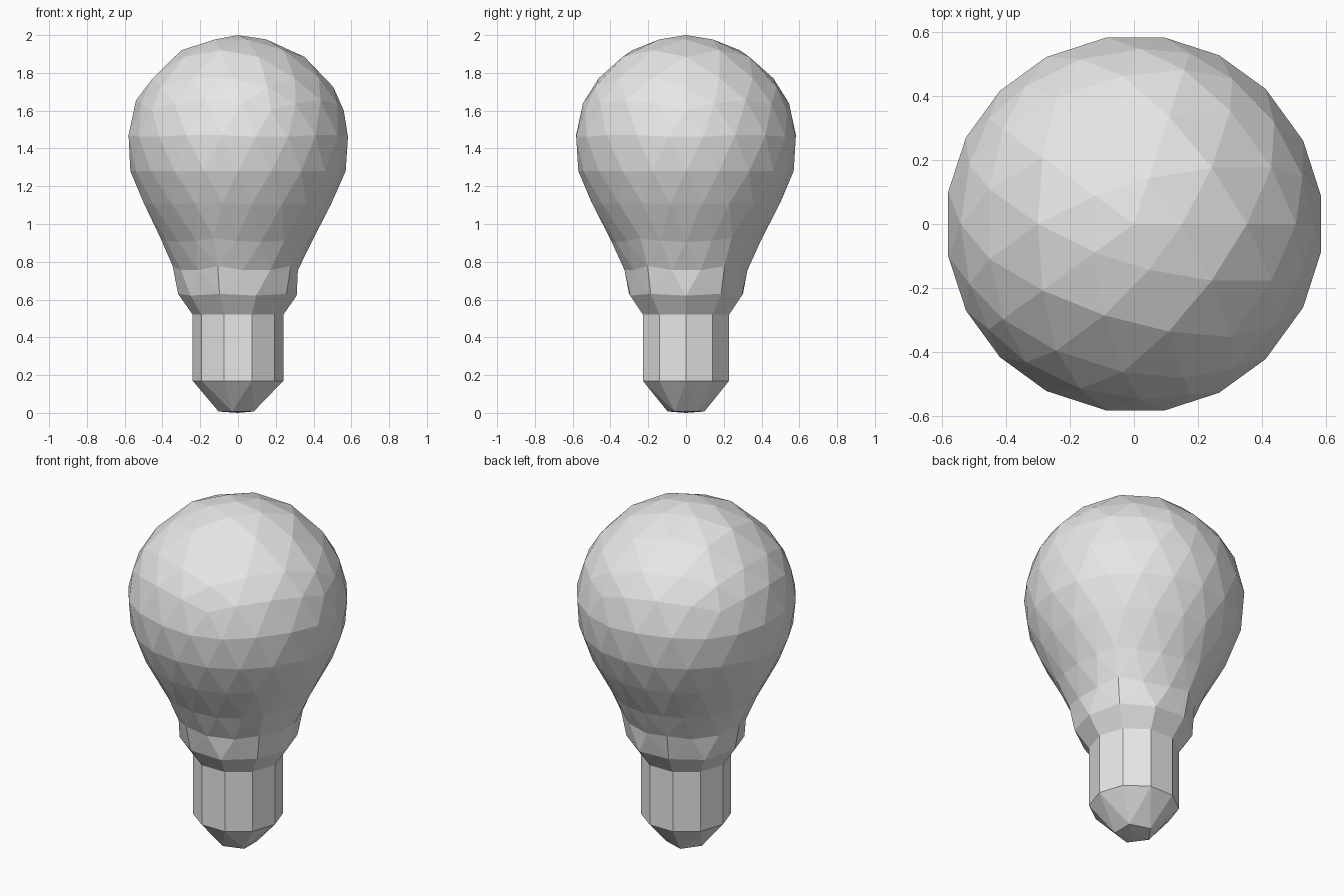
import bpy
import bmesh
from math import acos, atan2, cos, sin, degrees, radians
from mathutils import Matrix

cube = bpy.data.objects.get("Cube")
if cube:
    bpy.data.objects.remove(cube)

# One plain grey for the whole model
grey = bpy.data.materials.new("light_grey")
grey.use_nodes = True
grey.diffuse_color = (0.8, 0.8, 0.8, 1)
grey.node_tree.nodes["Principled BSDF"].inputs["Base Color"].default_value = (0.8, 0.8, 0.8, 1)

NECK_R, NECK_TOP, NECK_LOW = 0.24, 0.52, 0.17

# Profiles: angle from the top pole, radius, height
BULB = [(0, 0, 2), (15.9, .164, 1.975), (26.6, .3, 1.92), (31.7, .352, 1.885),
        (47.6, .5, 1.735), (58.3, .54, 1.655), (63.4, .56, 1.6), (74, .588, 1.47),
        (76.7, .59, 1.455), (90, .57, 1.28), (103.4, .508, 1.115), (106, .5, 1.105),
        (116.6, .41, .925), (121.7, .39, .905), (132.4, .34, .76), (137, .324, .755),
        (148.3, .317, .63), (154, .31, .62)]
TIP = [(145, NECK_R, NECK_LOW), (155, NECK_R, NECK_LOW), (164.1, .112, .008), (180, 0, 0)]


def sample(profile, angle):
    """Radius and height of the profile at an angle."""
    for (a, r, z), (b, s, w) in zip(profile, profile[1:]):
        if angle <= b:
            t = max(0, (angle - a) / (b - a))
            return r + (s - r) * t, z + (w - z) * t
    return profile[-1][1:]


def shaped_sphere(profile, low, high):
    """Part of an icosphere between two polar angles, reshaped to a profile."""
    bm = bmesh.new()
    bmesh.ops.create_icosphere(bm, subdivisions=3, radius=1)
    polar = lambda v: degrees(acos(max(-1, min(1, v.co.normalized().z))))
    unwanted = [f for f in bm.faces if not all(low <= polar(v) <= high for v in f.verts)]
    bmesh.ops.delete(bm, geom=unwanted, context='FACES')
    for v in bm.verts:
        r, z = sample(profile, polar(v))
        turn = atan2(v.co.y, v.co.x)
        v.co = (r * cos(turn), r * sin(turn), z)
    return bm


def finish(bm, name):
    mesh = bpy.data.meshes.new(name)
    bm.to_mesh(mesh)
    bm.free()
    mesh.materials.append(grey)
    bpy.context.collection.objects.link(bpy.data.objects.new(name, mesh))


# Faceted bulb, with its open rim drawn in to the neck
bm = shaped_sphere(BULB, -1, 155)
rim = [e for e in bm.edges if e.is_boundary]
collar = bmesh.ops.extrude_edge_only(bm, edges=rim)["geom"]
for v in collar:
    if isinstance(v, bmesh.types.BMVert):
        turn = atan2(v.co.y, v.co.x)
        v.co = (NECK_R * cos(turn), NECK_R * sin(turn), NECK_TOP)
bmesh.ops.recalc_face_normals(bm, faces=bm.faces)
finish(bm, "bulb")

# Ten-sided socket sleeve
bm = bmesh.new()
place = Matrix.Translation((0, 0, (NECK_TOP + NECK_LOW) / 2)) @ Matrix.Rotation(radians(18), 4, 'Z')
bmesh.ops.create_cone(bm, cap_ends=False, segments=10, radius1=NECK_R, radius2=NECK_R,
                      depth=NECK_TOP - NECK_LOW, matrix=place)
finish(bm, "socket_sleeve")

# Tapered contact tip
finish(shaped_sphere(TIP, 145, 181), "contact_tip")
